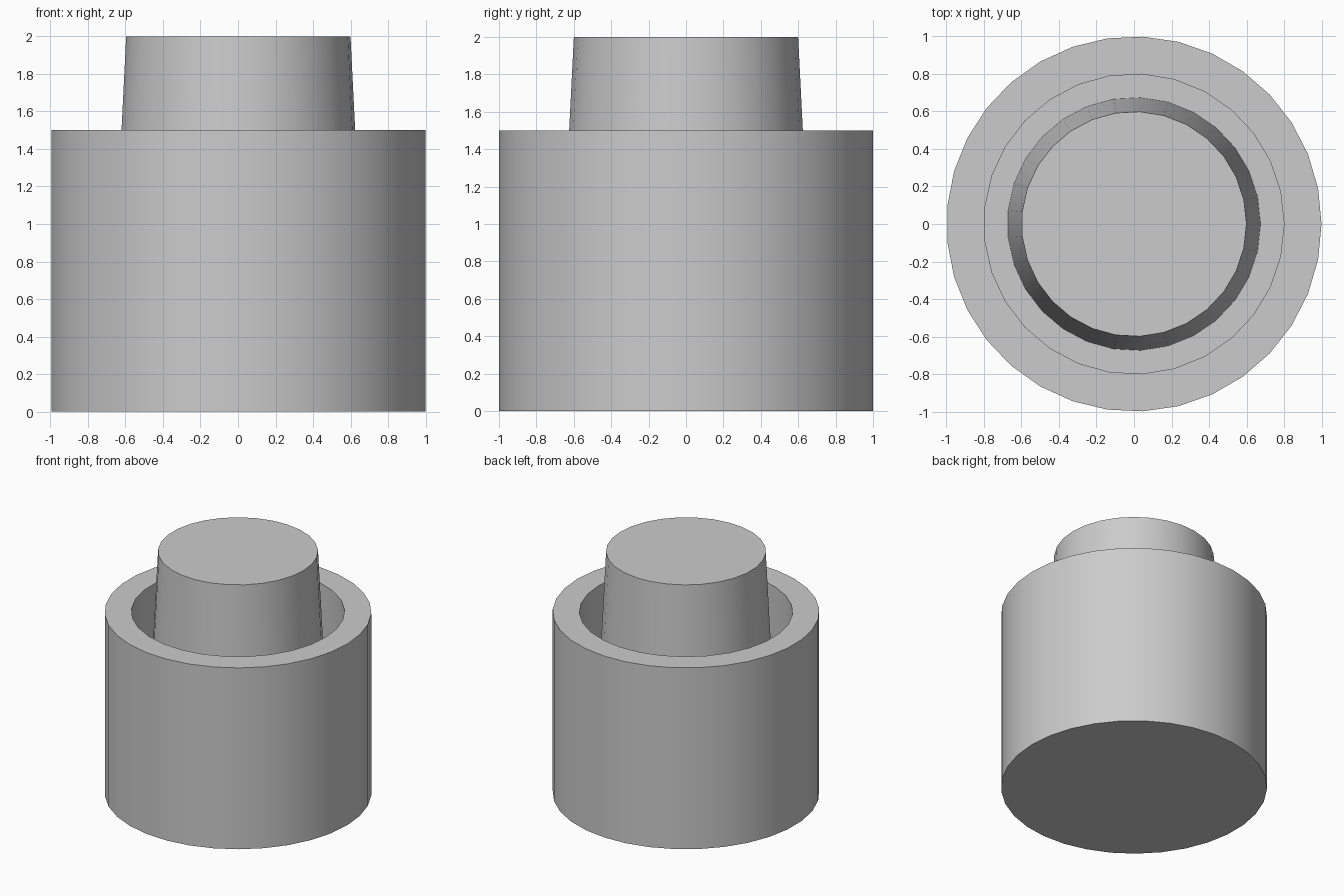
import bpy
import bmesh
from math import cos, sin, tau, radians

cube = bpy.data.objects.get("Cube")
if cube:
    bpy.data.objects.remove(cube)

grey = bpy.data.materials.new("plain grey")
grey.use_nodes = True
grey.diffuse_color = (0.6, 0.6, 0.6, 1)
grey.node_tree.nodes["Principled BSDF"].inputs["Base Color"].default_value = (0.6, 0.6, 0.6, 1)


def ring(bm, radius, z, sides):
    return [bm.verts.new((radius * cos(tau * i / sides), radius * sin(tau * i / sides), z))
            for i in range(sides)]


def wall(bm, low, high):
    for i in range(len(low)):
        j = (i + 1) % len(low)
        bm.faces.new((low[i], low[j], high[j], high[i]))


def rim(bm, outer, inner):
    edges = [bm.edges.get((loop[i - 1], loop[i])) for loop in (outer, inner)
             for i in range(len(loop))]
    bmesh.ops.triangle_fill(bm, edges=edges, use_beauty=True, normal=(0, 0, 1))


def finish(bm, name):
    bmesh.ops.recalc_face_normals(bm, faces=bm.faces)
    mesh = bpy.data.meshes.new(name)
    bm.to_mesh(mesh)
    bm.free()
    mesh.materials.append(grey)
    obj = bpy.data.objects.new(name, mesh)
    bpy.context.collection.objects.link(obj)
    bpy.ops.object.select_all(action='DESELECT')
    obj.select_set(True)
    bpy.context.view_layer.objects.active = obj
    bpy.ops.object.shade_smooth_by_angle(angle=radians(30))


# Thick-walled cup with a deep floor
bm = bmesh.new()
base, lip = ring(bm, 1, 0, 33), ring(bm, 1, 1.5, 33)
floor, mouth = ring(bm, 0.8, 0.5, 29), ring(bm, 0.8, 1.5, 29)
wall(bm, base, lip)
wall(bm, floor, mouth)
rim(bm, lip, mouth)
bm.faces.new(base)
bm.faces.new(floor)
finish(bm, "cup")

# Tapered core standing on the floor
bm = bmesh.new()
foot, top = ring(bm, 0.675, 0.5, 29), ring(bm, 0.6, 2, 29)
wall(bm, foot, top)
bm.faces.new(top)
bm.faces.new(foot)
finish(bm, "tapered_core")
